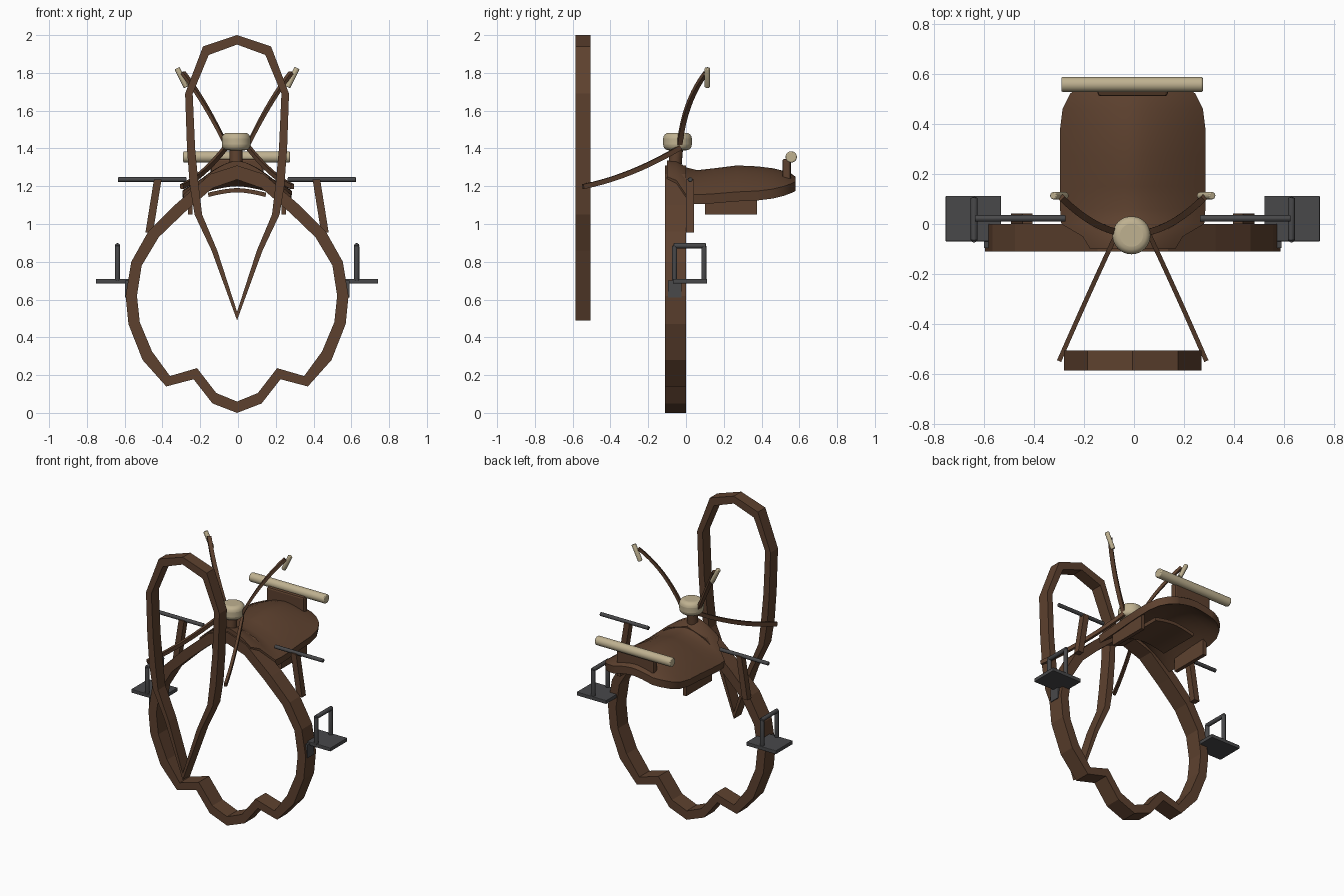
import bpy, bmesh, math
from mathutils import Vector

if "Cube" in bpy.data.objects:
    bpy.data.objects.remove(bpy.data.objects["Cube"])

CX = -0.005  # shared centre line


def material(name, rgb):
    m = bpy.data.materials.new(name)
    m.diffuse_color = (*rgb, 1)
    m.use_nodes = True
    m.node_tree.nodes["Principled BSDF"].inputs["Base Color"].default_value = m.diffuse_color
    return m


LEATHER = material("brown leather", (0.11, 0.053, 0.028))
TAN = material("pale tan", (0.52, 0.44, 0.28))
IRON = material("dark grey iron", (0.065, 0.065, 0.068))


def finish(name, bm, mat, smooth=False, bevel=0, segments=2):
    bmesh.ops.recalc_face_normals(bm, faces=bm.faces)
    me = bpy.data.meshes.new(name)
    bm.to_mesh(me)
    bm.free()
    me.materials.append(mat)
    ob = bpy.data.objects.new(name, me)
    bpy.context.collection.objects.link(ob)
    if bevel:
        mod = ob.modifiers.new("soft_edges", 'BEVEL')
        mod.width, mod.segments, mod.limit_method = bevel, segments, 'ANGLE'
    if smooth:
        bpy.ops.object.select_all(action='DESELECT')
        ob.select_set(True)
        bpy.context.view_layer.objects.active = ob
        bpy.ops.object.shade_smooth_by_angle(angle=math.radians(40))
    return ob


def box(name, lo, hi, mat, bevel=0):
    bm = bmesh.new()
    bmesh.ops.create_cube(bm, size=1)
    for v in bm.verts:
        v.co = [(a + b) / 2 + c * (b - a) for a, b, c in zip(lo, hi, v.co)]
    return finish(name, bm, mat, bevel=bevel)


def rod(name, a, b, r, mat, sides=16, bevel=0, segments=2):
    a, b = Vector(a), Vector(b)
    bm = bmesh.new()
    bmesh.ops.create_cone(bm, cap_ends=True, segments=sides, radius1=r, radius2=r, depth=(b - a).length)
    rot = (b - a).to_track_quat('Z', 'Y')
    for v in bm.verts:
        v.co = rot @ v.co + (a + b) / 2
    return finish(name, bm, mat, True, bevel, segments)


def mirrored(half):
    """Top-to-bottom half outline closed around the centre line."""
    return [(CX + x, z) for x, z in half] + [(CX - x, z) for x, z in half[-2:0:-1]]


def hoop(name, outer, inner, y0, y1):
    outer, inner = mirrored(outer), mirrored(inner)
    n = len(outer)
    bm = bmesh.new()
    loops = [[bm.verts.new((x, y, z)) for x, z in pts]
             for pts, y in ((outer, y0), (outer, y1), (inner, y1), (inner, y0))]
    for k in range(4):
        a, b = loops[k], loops[(k + 1) % 4]
        for i in range(n):
            j = (i + 1) % n
            bm.faces.new((a[i], a[j], b[j], b[i]))
    return finish(name, bm, LEATHER)


def strap(name, pts, w, h, steps=10):
    """Rectangular strap swept along a quadratic curve through three points."""
    p0, pm, p2 = map(Vector, pts)
    p1 = 2 * pm - (p0 + p2) / 2
    bm = bmesh.new()
    prev = None
    for i in range(steps + 1):
        t = i / steps
        p = (1 - t) ** 2 * p0 + 2 * t * (1 - t) * p1 + t * t * p2
        d = ((1 - t) * (p1 - p0) + t * (p2 - p1)).normalized()
        side = d.cross(Vector((0, 0, 1))).normalized()
        up = side.cross(d)
        ring = [bm.verts.new(p + side * a * w / 2 + up * b * h / 2)
                for a, b in ((-1, -1), (1, -1), (1, 1), (-1, 1))]
        if prev:
            for k in range(4):
                bm.faces.new((prev[k], prev[(k + 1) % 4], ring[(k + 1) % 4], ring[k]))
        else:
            bm.faces.new(ring)
        prev = ring
    bm.faces.new(prev)
    return finish(name, bm, LEATHER, True)


def arched_shell(name, rows, thick, power=1.6, cols=16):
    """Rows of (y, half width, crown height, side height) joined into a thick arch."""
    bm = bmesh.new()
    top, low = [], []
    for y, hw, zc, zs in rows:
        us = [-1 + 2 * i / cols for i in range(cols + 1)]
        zz = [zc - (zc - zs) * abs(u) ** power for u in us]
        top.append([bm.verts.new((CX + hw * u, y, z)) for u, z in zip(us, zz)])
        low.append([bm.verts.new((CX + hw * u * 0.97, y, z - thick)) for u, z in zip(us, zz)])
    n = len(rows)
    for r in range(n - 1):
        for i in range(cols):
            for g in (top, low):
                bm.faces.new((g[r][i], g[r][i + 1], g[r + 1][i + 1], g[r + 1][i]))
        for i in (0, cols):
            bm.faces.new((top[r][i], top[r + 1][i], low[r + 1][i], low[r][i]))
    for r in (0, n - 1):
        for i in range(cols):
            bm.faces.new((top[r][i], top[r][i + 1], low[r][i + 1], low[r][i]))
    return finish(name, bm, LEATHER, True)


# Front collar: tall teardrop hoop
hoop("collar_hoop",
     [(0, 2.0), (0.18, 1.94), (0.275, 1.69), (0.265, 1.4), (0.25, 1.2), (0.225, 1.05), (0.135, 0.86), (0, 0.49)],
     [(0, 1.95), (0.15, 1.895), (0.235, 1.69), (0.222, 1.4), (0.203, 1.2), (0.185, 1.05), (0.105, 0.86), (0, 0.535)],
     -0.585, -0.505)

# Girth: large hoop with two notches at the bottom
hoop("girth_hoop",
     [(0, 1.31), (0.14, 1.265), (0.33, 1.10), (0.47, 0.96), (0.56, 0.80), (0.59, 0.62), (0.575, 0.47),
      (0.50, 0.28), (0.375, 0.14), (0.23, 0.178), (0.13, 0.05), (0, 0.0)],
     [(0, 1.235), (0.13, 1.19), (0.28, 1.06), (0.415, 0.93), (0.505, 0.78), (0.53, 0.62), (0.515, 0.48),
      (0.45, 0.325), (0.355, 0.195), (0.212, 0.237), (0.11, 0.105), (0, 0.06)],
     -0.11, 0.0)

# Saddle seat and its under pad
arched_shell("saddle_seat",
             [(-0.10, 0.17, 1.335, 1.25), (-0.05, 0.20, 1.335, 1.23), (0.0, 0.285, 1.30, 1.155),
              (0.06, 0.29, 1.285, 1.155), (0.15, 0.29, 1.295, 1.16), (0.27, 0.29, 1.31, 1.17),
              (0.38, 0.29, 1.305, 1.175), (0.46, 0.28, 1.295, 1.185), (0.52, 0.25, 1.28, 1.20),
              (0.56, 0.20, 1.265, 1.215), (0.58, 0.15, 1.25, 1.225)], 0.05)
arched_shell("under_pad", [(0.10, 0.155, 1.19, 1.165), (0.38, 0.155, 1.19, 1.165)], 0.022)

# Pommel neck and horn cap
rod("pommel_neck", (-0.01, -0.06, 1.29), (-0.01, -0.05, 1.41), 0.035, LEATHER)
rod("horn_cap", (-0.01, -0.045, 1.39), (-0.01, -0.045, 1.483), 0.076, TAN, 32, 0.03, 4)

# Rear rest and bedroll
box("roll_support", (-0.145, 0.51, 1.23), (0.135, 0.555, 1.345), LEATHER, 0.012)
rod("bedroll", (-0.29, 0.557, 1.355), (0.275, 0.557, 1.355), 0.03, TAN, 24, 0.006)

for s, side in ((-1, "left"), (1, "right")):
    def at(x, y, z):
        return (CX + s * x, y, z)

    def part(name, a, b, mat, bevel=0):
        x0, x1 = sorted((CX + s * a[0], CX + s * b[0]))
        return box(side + name, (x0, *a[1:]), (x1, *b[1:]), mat, bevel)

    # Lower trace from horn to collar, upper rein with grip
    strap(side + "_lower_trace", (at(0.06, -0.03, 1.405), at(0.18, -0.29, 1.275), at(0.293, -0.545, 1.198)),
          0.018, 0.026)
    strap(side + "_upper_rein", (at(0.05, -0.035, 1.40), at(0.165, 0.01, 1.62), at(0.285, 0.105, 1.80)),
          0.026, 0.018)
    rod(side + "_grip", at(0.318, 0.113, 1.825), at(0.268, 0.113, 1.725), 0.015, TAN, 12, 0.004)

    # Side flap under the seat
    part("_side_flap", (0.235, 0.10, 1.05), (0.26, 0.375, 1.16), LEATHER)

    # Side bar on a slanted post
    rod(side + "_side_bar", at(0.268, 0.022, 1.235), at(0.63, 0.022, 1.235), 0.013, IRON, 12, 0.004)
    post = part("_bar_post", (0.40, 0.0, 0.955), (0.44, 0.042, 1.235), LEATHER)
    for v in post.data.vertices:
        if v.co.z < 1.1:
            v.co.x += s * 0.045

    # Stirrup: foot plate, square frame and mount
    part("_foot_plate", (0.525, -0.07, 0.685), (0.747, 0.112, 0.71), IRON, 0.004)
    for i, (a, b) in enumerate((((-0.06, 0.70), (-0.06, 0.885)), ((-0.065, 0.885), (0.105, 0.885)),
                                ((0.095, 0.70), (0.095, 0.885)))):
        rod(f"{side}_stirrup_frame_{i + 1}", at(0.633, *a), at(0.633, *b), 0.014, IRON, 12, 0.003)
    part("_stirrup_mount", (0.565, -0.095, 0.61), (0.594, -0.025, 0.70), IRON)
